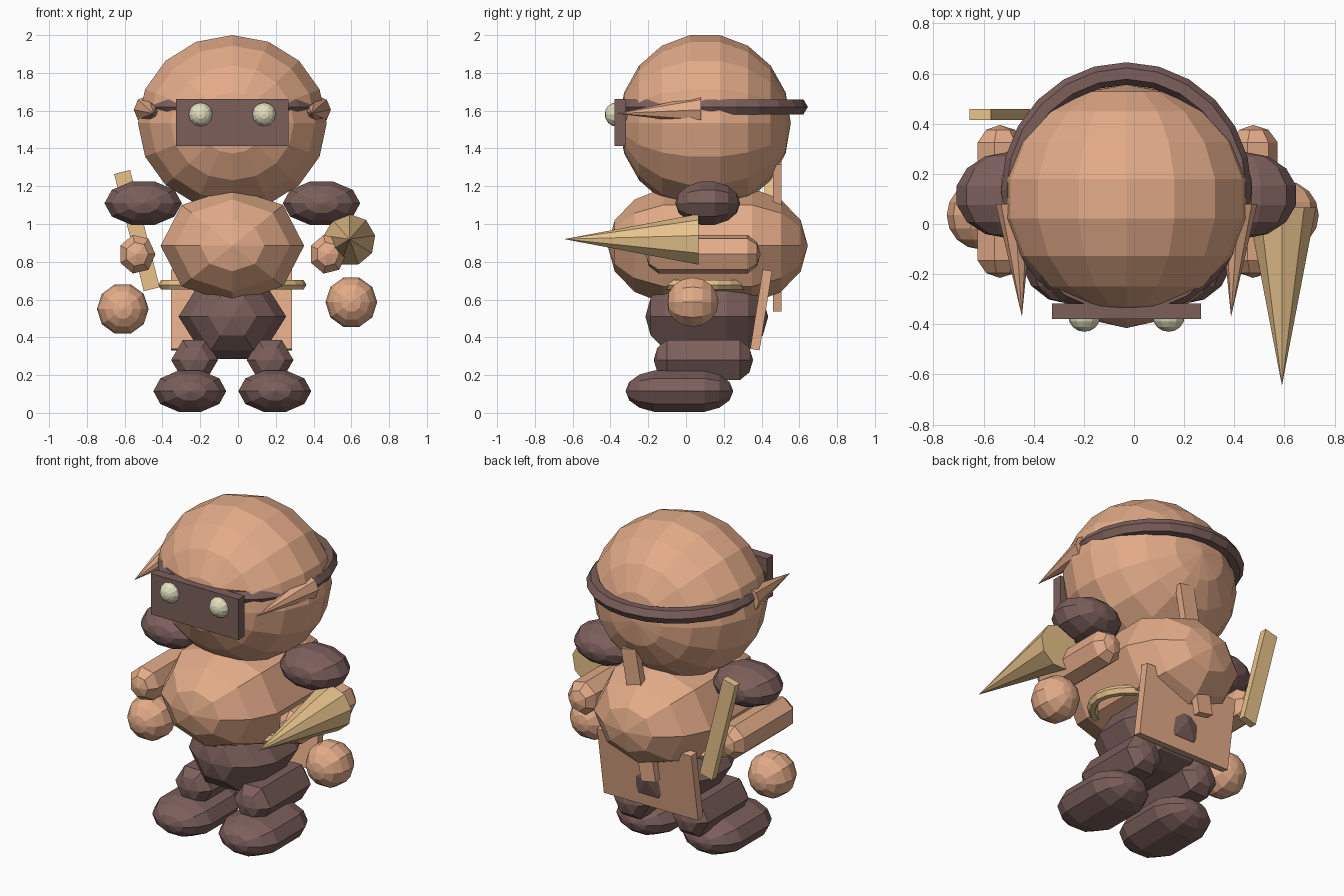
import bpy, bmesh
from math import pi, cos, radians
from mathutils import Matrix, Vector

if "Cube" in bpy.data.objects:
    bpy.data.objects.remove(bpy.data.objects["Cube"])

CX = -0.03  # symmetry plane of the figure


def material(name, rgb):
    m = bpy.data.materials.new(name)
    m.diffuse_color = (*rgb, 1)
    m.use_nodes = True
    m.node_tree.nodes["Principled BSDF"].inputs["Base Color"].default_value = m.diffuse_color
    return m


PEACH = material("peach", (0.77, 0.41, 0.25))
BROWN = material("brown", (0.20, 0.115, 0.105))
TAN = material("tan", (0.80, 0.54, 0.26))
CREAM = material("cream", (0.76, 0.74, 0.51))


def finish(name, bm, mat):
    bmesh.ops.recalc_face_normals(bm, faces=bm.faces)
    me = bpy.data.meshes.new(name)
    bm.to_mesh(me)
    bm.free()
    me.materials.append(mat)
    ob = bpy.data.objects.new(name, me)
    bpy.context.collection.objects.link(ob)
    return ob


def ball(name, c, r, mat, segs=10, rings=7, stretch=0.0):
    """Ellipsoid with its pole along y; stretch pulls the halves apart into a capsule."""
    bm = bmesh.new()
    bmesh.ops.create_uvsphere(bm, u_segments=segs, v_segments=rings, radius=1)
    k = 1 / cos(pi / 2 / rings) if rings % 2 else 1
    for v in bm.verts:
        z, x, y = v.co
        v.co = (c[0] + x * r[0] * k,
                c[1] + y * r[1] + (stretch if y > 0 else -stretch),
                c[2] + z * r[2] * k)
    return finish(name, bm, mat)


def box(name, c, size, mat, rot=0, axis='Y'):
    bm = bmesh.new()
    bmesh.ops.create_cube(bm, size=1, matrix=Matrix.Translation(c)
                          @ Matrix.Rotation(radians(rot), 4, axis)
                          @ Matrix.Diagonal((*size, 1)))
    return finish(name, bm, mat)


def spike(name, base, tip, r, mat, segs=8):
    """Cone with its base facing backwards and a tip to the front."""
    bm = bmesh.new()
    bmesh.ops.create_circle(bm, cap_ends=True, segments=segs, radius=r,
                            matrix=Matrix.Translation(base) @ Matrix.Rotation(pi / 2, 4, 'X'))
    rim = list(bm.edges)
    t = bm.verts.new(tip)
    for e in rim:
        bm.faces.new((*e.verts, t))
    return finish(name, bm, mat)


def hoop(name, c, rx, ry, minor, mat):
    """Flat-shaded elliptical ring with an even, round tube."""
    bpy.ops.mesh.primitive_torus_add(major_segments=24, minor_segments=6,
                                     major_radius=1, minor_radius=minor, location=c)
    ob = bpy.context.object
    ob.name = name
    for v in ob.data.vertices:
        flat = Vector((v.co.x, v.co.y, 0))
        p, d = flat.normalized(), flat.length - 1
        v.co = (p.x * (rx + d), p.y * (ry + d), v.co.z)
    for f in ob.data.polygons:
        f.use_smooth = False
    ob.data.materials.append(mat)


# head, visor and headband
ball("head", (CX, 0.10, 1.535), (0.50, 0.455, 0.465), PEACH, 16, 9)
hoop("headband", (CX, 0.135, 1.62), 0.455, 0.465, 0.045, BROWN)
box("visor", (CX, -0.348, 1.537), (0.595, 0.06, 0.25), BROWN)

# torso, pelvis and belt
ball("belly", (CX, 0.115, 0.885), (0.38, 0.38, 0.305), PEACH, 8, 7, 0.15)
ball("pelvis", (CX, 0.11, 0.51), (0.285, 0.285, 0.26), BROWN, 6, 7, 0.04)
hoop("belt", (CX, 0.10, 0.678), 0.362, 0.245, 0.03, TAN)

# paired parts
for s, side in ((-1, "left"), (1, "right")):
    ball(side + "_eye", (CX + s * 0.168, -0.365, 1.58), (0.065, 0.065, 0.065), CREAM, 12, 8)
    spike(side + "_ear_spike", (CX + s * 0.447, 0.08, 1.605),
          (CX + s * 0.417, -0.37, 1.585), 0.075, PEACH)
    ball(side + "_shoulder_pad", (CX + s * 0.472, 0.115, 1.11), (0.205, 0.172, 0.12), BROWN)
    ball(side + "_forearm", (CX + s * 0.505, 0.09, 0.84), (0.098, 0.10, 0.105), PEACH, 7, 5, 0.205)
    ball(side + "_hand", (CX + s * 0.605 + 0.025, 0.035, 0.568 + s * 0.018),
         (0.137, 0.137, 0.137), PEACH, 10, 8)
    ball(side + "_leg", (CX + s * 0.20, 0.092, 0.28), (0.124, 0.10, 0.122), BROWN, 6, 5, 0.163)
    ball(side + "_foot", (CX + s * 0.225, -0.035, 0.115), (0.193, 0.195, 0.115), BROWN, 10, 7, 0.09)

# held drill and stick
spike("drill", (0.59, 0.065, 0.915), (0.59, -0.645, 0.92), 0.138, TAN, 9)
box("stick", (-0.535, 0.437, 0.965), (0.087, 0.045, 0.64), TAN, -14.2)

# back pieces
box("back_board", (-0.035, 0.398, 0.545), (0.64, 0.05, 0.425), PEACH, -9, 'X')
box("back_peg", (-0.03, 0.483, 0.935), (0.10, 0.045, 0.79), PEACH, 10)
